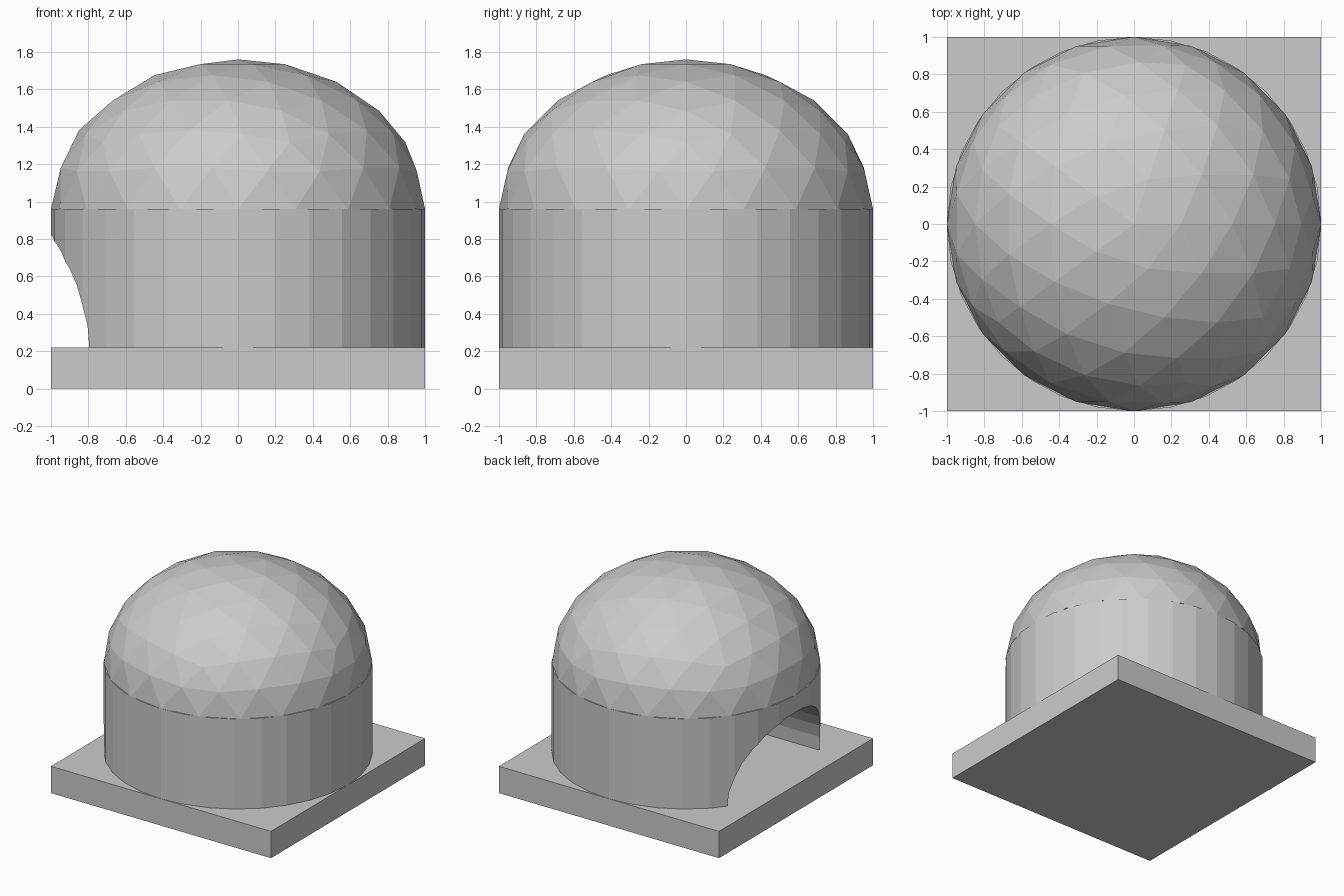
import bpy, bmesh, math

if "Cube" in bpy.data.objects:
    bpy.data.objects.remove(bpy.data.objects["Cube"])

BASE_H, DRUM_TOP, DOME_H = 0.22, 0.96, 0.80
DOOR_R, DOOR_DEPTH = 0.60, 1.0

# square base slab
bpy.ops.mesh.primitive_cube_add(size=1, location=(0, 0, BASE_H / 2))
slab = bpy.context.object
slab.name = "base_slab"
slab.scale = (2, 2, BASE_H)

# round wall
bpy.ops.mesh.primitive_cylinder_add(vertices=32, radius=1, depth=DRUM_TOP - BASE_H,
                                    location=(0, 0, (DRUM_TOP + BASE_H) / 2))
drum = bpy.context.object
drum.name = "round_wall"

# arched doorway tunnel, entering from the -x side
bpy.ops.mesh.primitive_cylinder_add(vertices=32, radius=DOOR_R, depth=DOOR_DEPTH + 0.2,
                                    location=(-(DOOR_DEPTH + 0.2) / 2, 0, BASE_H),
                                    rotation=(0, math.pi / 2, 0))
cutter = bpy.context.object
cutter.name = "doorway_cutter"
cutter.hide_render = True
mod = drum.modifiers.new("doorway", 'BOOLEAN')
mod.operation, mod.solver, mod.object = 'DIFFERENCE', 'EXACT', cutter
bpy.context.view_layer.objects.active = drum
bpy.ops.object.modifier_apply(modifier=mod.name)
bpy.data.objects.remove(cutter)

# faceted dome: upper half of a flattened icosphere
bpy.ops.mesh.primitive_ico_sphere_add(subdivisions=3, radius=1, location=(0, 0, DRUM_TOP))
dome = bpy.context.object
dome.name = "dome"
dome.scale = (1, 1, DOME_H)
bm = bmesh.new()
bm.from_mesh(dome.data)
bmesh.ops.bisect_plane(bm, geom=bm.verts[:] + bm.edges[:] + bm.faces[:], dist=1e-4,
                       plane_co=(0, 0, 0), plane_no=(0, 0, 1), clear_inner=True)
bm.to_mesh(dome.data)
bm.free()
